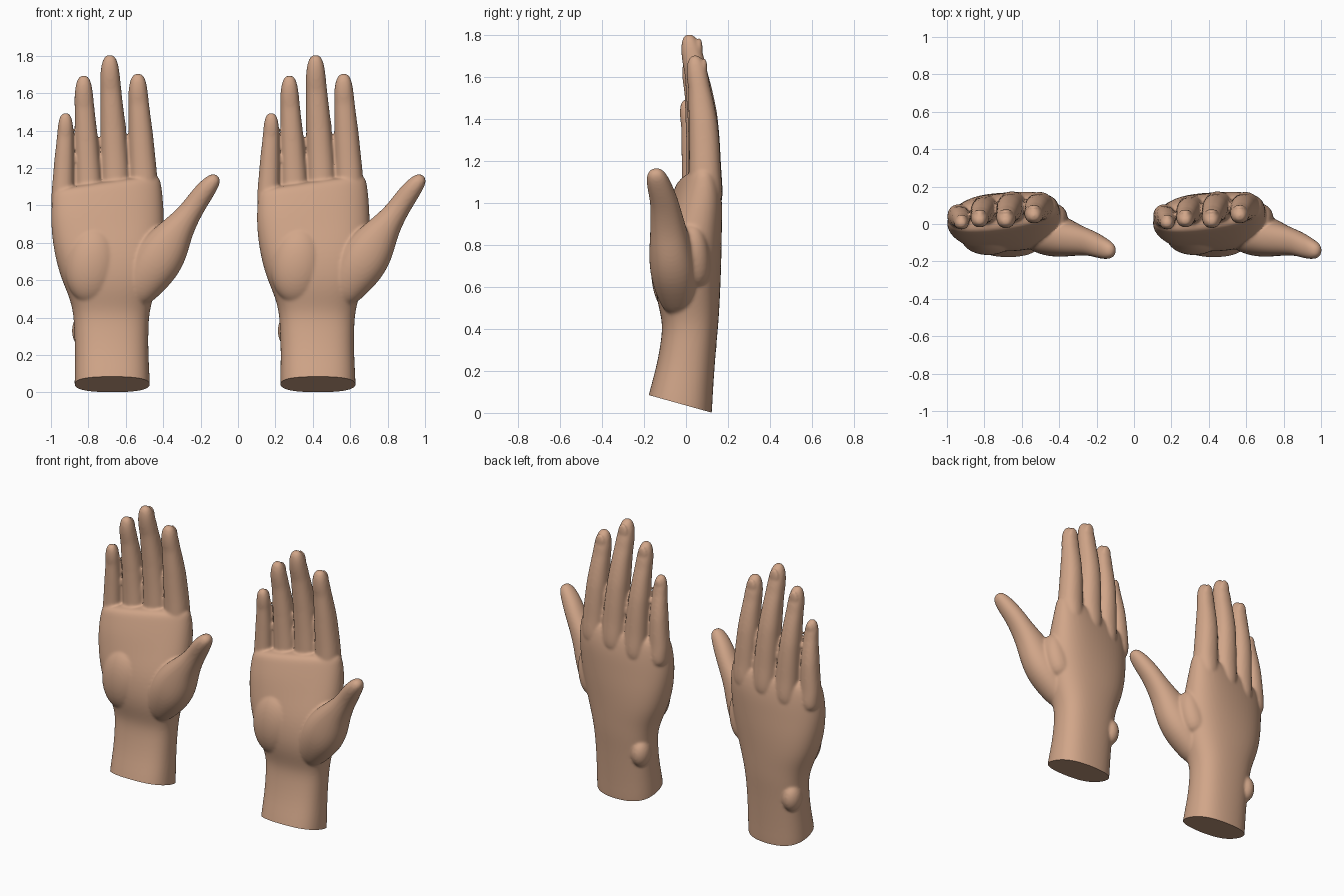
import bpy, bmesh, math
from mathutils import Vector, Matrix

if "Cube" in bpy.data.objects:
    bpy.data.objects.remove(bpy.data.objects["Cube"], do_unlink=True)

skin = bpy.data.materials.new("skin")
skin.use_nodes = True
SKIN = (0.64, 0.38, 0.25, 1)
skin.diffuse_color = SKIN
bsdf = next(n for n in skin.node_tree.nodes if n.type == 'BSDF_PRINCIPLED')
bsdf.inputs["Base Color"].default_value = SKIN
bsdf.inputs["Roughness"].default_value = 0.7

SIDES = 16
bm = bmesh.new()


def skin_rings(rings):
    """Join rings of points into a closed tube."""
    rows = [[bm.verts.new(p) for p in ring] for ring in rings]
    for a, b in zip(rows, rows[1:]):
        for i in range(SIDES):
            j = (i + 1) % SIDES
            bm.faces.new((a[i], a[j], b[j], b[i]))
    bm.faces.new(rows[0][::-1])
    bm.faces.new(rows[-1])


def ring_angles():
    return [math.tau * i / SIDES for i in range(SIDES)]


def rounded(v, power):
    return math.copysign(abs(v) ** power, v)


def loft(stations):
    """Tube along a path; each station is (centre, half width, half depth)."""
    pts = [Vector(s[0]) for s in stations]
    rings = []
    for k, (c, w, d) in enumerate(stations):
        t = (pts[min(k + 1, len(pts) - 1)] - pts[max(k - 1, 0)]).normalized()
        u = Vector((0, 1, 0)).cross(t).normalized()
        v = t.cross(u)
        rings.append([pts[k] + u * w * 1.03 * rounded(math.cos(a), .9)
                      + v * d * 1.03 * rounded(math.sin(a), .9) for a in ring_angles()])
    skin_rings(rings)


def pad(centre, size, turn=0):
    """Ellipsoid swelling that melts into the hand."""
    m = Matrix.Translation(centre) @ Matrix.Rotation(turn, 4, 'Y') @ Matrix.Diagonal((*size, 1))
    bmesh.ops.create_uvsphere(bm, u_segments=16, v_segments=10, radius=1, matrix=m)


# Wrist and palm: z, x min, x max, y front, y back, slant toward the knuckles
palm = [
    (-.12, -.87, -.47, -.21, .12, 0),
    (.05, -.875, -.47, -.19, .125, 0),
    (.2, -.87, -.48, -.145, .135, 0),
    (.33, -.875, -.48, -.12, .145, 0),
    (.43, -.88, -.475, -.11, .155, 0),
    (.52, -.905, -.45, -.135, .16, 0),
    (.62, -.95, -.42, -.15, .165, 0),
    (.75, -.98, -.395, -.14, .17, .3),
    (.87, -.995, -.395, -.105, .17, .7),
    (.98, -1.0, -.40, -.075, .17, 1),
    (1.07, -.995, -.41, -.045, .155, 1),
    (1.11, -.985, -.42, -.03, .135, 1),
    (1.13, -.95, -.45, 0, .10, 1),
]
rings = []
for z, x0, x1, yf, yb, s in palm:
    cx, cy, rx, ry = (x0 + x1) / 2, (yf + yb) / 2, (x1 - x0) / 2 * 1.02, (yb - yf) / 2 * 1.02
    ring = []
    for a in ring_angles():
        x = cx + rx * rounded(math.cos(a), .78)
        y = cy + ry * rounded(math.sin(a), .82)
        ring.append((x, y + s * .13 * (x + .66), z + s * .14 * (x + .7)))
    rings.append(ring)
skin_rings(rings)

# Heel of the palm on the little finger side, and wrist bone
pad((-.78, -.07, .68), (.15, .1, .21), .1)
pad((-.83, .08, .33), (.06, .07, .09))

# Finger profile: position along finger, width, depth, forward bend
profile = [
    (-.3, .9, 1.02, -.05), (-.12, .98, 1.08, -.03), (0, 1, 1, 0), (.2, .93, .97, .03),
    (.37, .88, .93, .12), (.41, .87, .91, .15), (.48, .84, .88, .22), (.6, .77, .80, .36),
    (.70, .73, .71, .5), (.74, .71, .68, .57), (.82, .69, .69, .7), (.91, .60, .59, .87),
    (.97, .45, .42, .96), (1.0, .22, .2, 1),
]
# x at base, x at tip, z at base, z at tip, half width, y at base, forward drop
fingers = [
    (-.938, -.922, 1.05, 1.495, .060, .04, .04),
    (-.797, -.825, 1.10, 1.695, .072, .075, .06),
    (-.653, -.685, 1.15, 1.805, .077, .09, .08),
    (-.505, -.535, 1.14, 1.705, .075, .09, .05),
]
for xb, xt, zb, zt, w, yb, drop in fingers:
    def along(t, bend):
        return Vector((xb + (xt - xb) * min(1, max(t, 0) * 1.2), yb - drop * bend, zb + (zt - zb) * t))
    loft([(along(t, b), w * kw, w * kd) for t, kw, kd, b in profile])
    # Finger nail
    pad(along(.89, .8) + Vector((0, w * .5, 0)), (w * .46, w * .2, (zt - zb) * .085))

# Thumb, from the ball at the wrist to the tip
loft([
    ((-.56, -.03, .47), .06, .06),
    ((-.52, -.04, .57), .11, .10),
    ((-.44, -.06, .69), .135, .115),
    ((-.375, -.075, .79), .12, .10),
    ((-.32, -.085, .875), .085, .085),
    ((-.265, -.095, .95), .064, .073),
    ((-.225, -.105, 1.01), .058, .066),
    ((-.19, -.12, 1.06), .055, .06),
    ((-.155, -.135, 1.105), .048, .054),
    ((-.125, -.145, 1.14), .037, .043),
    ((-.108, -.148, 1.158), .018, .02),
])
# Web between thumb and index finger
loft([
    ((-.50, .04, .60), .09, .08),
    ((-.45, .03, .74), .10, .09),
    ((-.42, .02, .84), .07, .075),
    ((-.41, .02, .90), .03, .04),
])

# Blend all parts into one soft skin
bmesh.ops.recalc_face_normals(bm, faces=bm.faces)
rough = bpy.data.meshes.new("hand_rough")
bm.to_mesh(rough)
bm.free()
source = bpy.data.objects.new("hand_source", rough)
bpy.context.collection.objects.link(source)
sub = source.modifiers.new("round", 'SUBSURF')
sub.levels = 2
rem = source.modifiers.new("blend", 'REMESH')
rem.mode = 'VOXEL'
rem.voxel_size = .008
smooth = source.modifiers.new("soften", 'SMOOTH')
smooth.factor = .5
smooth.iterations = 8
bpy.context.view_layer.update()
graph = bpy.context.evaluated_depsgraph_get()
hand_mesh = bpy.data.meshes.new_from_object(source.evaluated_get(graph))
bpy.data.objects.remove(source, do_unlink=True)

# Slanted flat cut at the wrist
bm = bmesh.new()
bm.from_mesh(hand_mesh)
cut = bmesh.ops.bisect_plane(bm, geom=bm.verts[:] + bm.edges[:] + bm.faces[:],
                             plane_co=(0, .12, .002), plane_no=(0, .085, .305), clear_inner=True)
for f in bm.faces:
    f.smooth = True
rim = [e for e in cut["geom_cut"] if isinstance(e, bmesh.types.BMEdge)]
cap = bmesh.ops.holes_fill(bm, edges=rim, sides=0)["faces"]
for f in cap:
    f.smooth = False
for e in rim:
    e.smooth = False
for f in bm.faces:
    f.material_index = 0
bm.to_mesh(hand_mesh)
bm.free()
hand_mesh.name = "hand"
hand_mesh.materials.clear()
hand_mesh.materials.append(skin)

# Two matching hands side by side
for name, x in (("right_hand", 0), ("left_hand", 1.1)):
    hand = bpy.data.objects.new(name, hand_mesh)
    hand.location.x = x
    bpy.context.collection.objects.link(hand)
